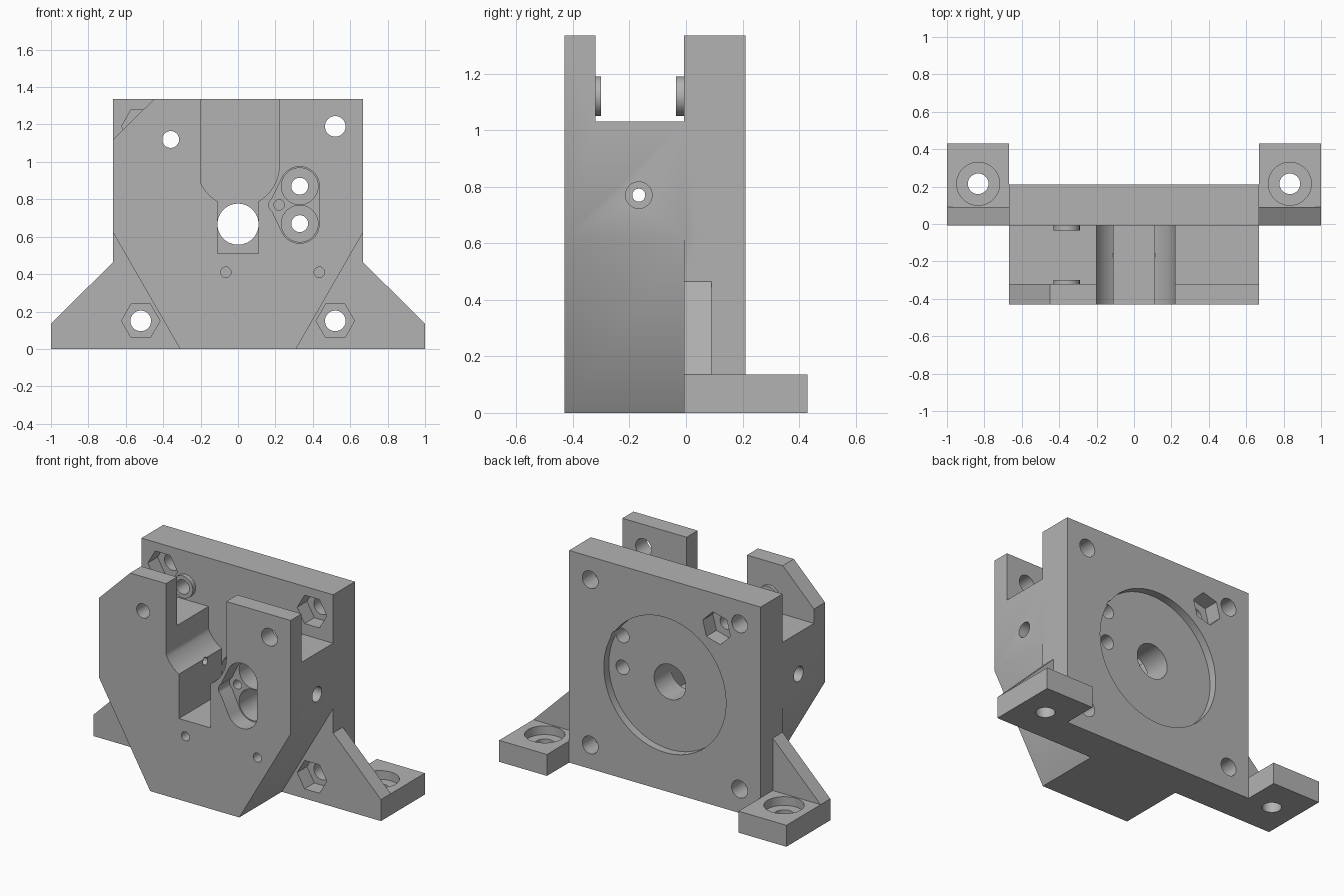
import bpy, bmesh
from math import sin, cos, tau, radians
from mathutils import Vector

cube = bpy.data.objects.get("Cube")
if cube:
    bpy.data.objects.remove(cube, do_unlink=True)

grey = bpy.data.materials.new("light_grey")
grey.use_nodes = True
grey.diffuse_color = (0.45, 0.45, 0.45, 1)
grey.node_tree.nodes["Principled BSDF"].inputs["Base Color"].default_value = (0.45, 0.45, 0.45, 1)

AXES = {
    "x": lambda a, b, h: Vector((h, a, b)),
    "y": lambda a, b, h: Vector((a, h, b)),
    "z": lambda a, b, h: Vector((a, b, h)),
}


def ring(a, b, r, n=48, turn=0):
    return [(a + r * cos(tau * i / n + radians(turn)), b + r * sin(tau * i / n + radians(turn)))
            for i in range(n)]


def rect(a0, a1, b0, b1):
    return [(a0, b0), (a1, b0), (a1, b1), (a0, b1)]


def prism(name, pts, lo, hi, axis="y"):
    """Extrude a flat outline along an axis."""
    bm = bmesh.new()
    place = AXES[axis]
    low = [bm.verts.new(place(a, b, lo)) for a, b in pts]
    high = [bm.verts.new(place(a, b, hi)) for a, b in pts]
    bm.faces.new(low)
    bm.faces.new(high)
    for i in range(len(pts)):
        j = (i + 1) % len(pts)
        bm.faces.new((low[i], low[j], high[j], high[i]))
    bmesh.ops.recalc_face_normals(bm, faces=bm.faces)
    mesh = bpy.data.meshes.new(name)
    bm.to_mesh(mesh)
    bm.free()
    mesh.materials.append(grey)
    obj = bpy.data.objects.new(name, mesh)
    bpy.context.collection.objects.link(obj)
    return obj


def combine(operation, pts, lo, hi, axis="y"):
    """Join a prism to the body, or cut it out of the body."""
    tool = prism("tool", pts, lo, hi, axis)
    tool.hide_render = True
    mod = body.modifiers.new("combine", "BOOLEAN")
    mod.operation = operation
    mod.solver = "EXACT"
    mod.object = tool
    bpy.context.view_layer.objects.active = body
    bpy.ops.object.modifier_apply(modifier=mod.name)
    bpy.data.objects.remove(tool, do_unlink=True)


def add(*args):
    combine("UNION", *args)


def cut(*args):
    combine("DIFFERENCE", *args)


W, TOP, FRONT, MID, BACK = 0.667, 1.335, -0.43, -0.007, 0.21

# Back plate and tapered front block with one clipped corner
body = prism("mount_body", rect(-W, W, 0, TOP), MID, BACK)
add([(-0.31, 0), (0.31, 0), (W, 0.62), (W, TOP), (-0.45, TOP), (-W, 1.12), (-W, 0.62)], FRONT, 0.05)

# Feet with gussets, counterbored for screws
for s in (-1, 1):
    add(rect(*sorted((s * 0.6, s)), 0, 0.135), MID, 0.09)
    add(rect(*sorted((s * W, s)), 0, 0.135), MID, 0.43)
    add([(s * 0.6, 0), (s, 0), (s, 0.135), (s * W, 0.465), (s * 0.6, 0.465)], MID, 0.09)
    cut(ring(s * 0.833, 0.215, 0.115), 0.08, 0.3, "z")
    cut(ring(s * 0.833, 0.215, 0.055), -0.1, 0.2, "z")

# Cross slot between the plate and the front lugs
cut(rect(-0.32, MID, 1.03, 1.5), -1.2, 1.2, "x")

# Central channel: wide top, round shoulder, narrow bottom
cut(rect(-0.2, 0.22, 0.98, 1.5), -0.6, MID)
arc = [(max(a, -0.2), b) for a, b in ring(0, 0.98, 0.22, 96) if b <= 0.981]
cut(arc, -0.6, MID)
cut(rect(-0.11, 0.11, 0.51, 0.85), -0.6, MID)

# Pivot bosses
add(ring(-0.36, 1.12, 0.07), -0.34, -0.3)
add(ring(-0.36, 1.12, 0.07), -0.035, 0.05)
cut(ring(-0.36, 1.12, 0.045), -0.6, 0.4)
cut(ring(-0.36, 1.12, 0.1, 6, 15), 0.11, 0.4)

# Shaft hole and round recess in the back
cut(ring(0, W, 0.11), -0.1, 0.4)
cut(ring(0, W, 0.425, 96), 0.16, 0.4)

# Corner screw holes with nut pockets
for x, z, start in ((0.52, 1.19, -0.6), (-0.52, 1.19, -0.2), (0.52, 0.15, -0.2), (-0.52, 0.15, -0.2)):
    cut(ring(x, z, 0.055), start, 0.4)
    cut(ring(x, z, 0.103, 6), -0.2, 0.09)

# Pointed oval pocket with two stepped bores
upper = [(0.33 + 0.105 * cos(radians(t)), 0.87 + 0.105 * sin(radians(t))) for t in range(0, 151, 10)]
lower = [(a, 1.54 - b) for a, b in reversed(upper)]
nose = [(0.165 + 0.035 * (1 - cos(radians(t))), 0.77 + 0.04 * sin(radians(t))) for t in range(60, -61, -20)]
cut(upper + nose + lower, -0.6, -0.32)
for z in (0.67, 0.87):
    cut(ring(0.33, z, 0.098), -0.4, -0.06)
    cut(ring(0.33, z, 0.045), -0.2, 0.4)
cut(ring(0.22, 0.77, 0.028, 32), -0.4, -0.2)

# Small blind holes in the front face
for x in (-0.065, 0.435):
    cut(ring(x, 0.41, 0.028, 32), -0.6, -0.2)

# Sideways feed hole, wider at both ends
cut(ring(-0.167, 0.77, 0.023, 32), -1, 1, "x")
cut(ring(-0.167, 0.77, 0.047, 32), -1, -0.4, "x")
cut(ring(-0.167, 0.77, 0.047, 32), 0.45, 1, "x")

# Smooth round walls, keep edges sharp
bpy.ops.object.select_all(action="DESELECT")
body.select_set(True)
bpy.context.view_layer.objects.active = body
bpy.ops.object.shade_smooth_by_angle(angle=radians(30))
